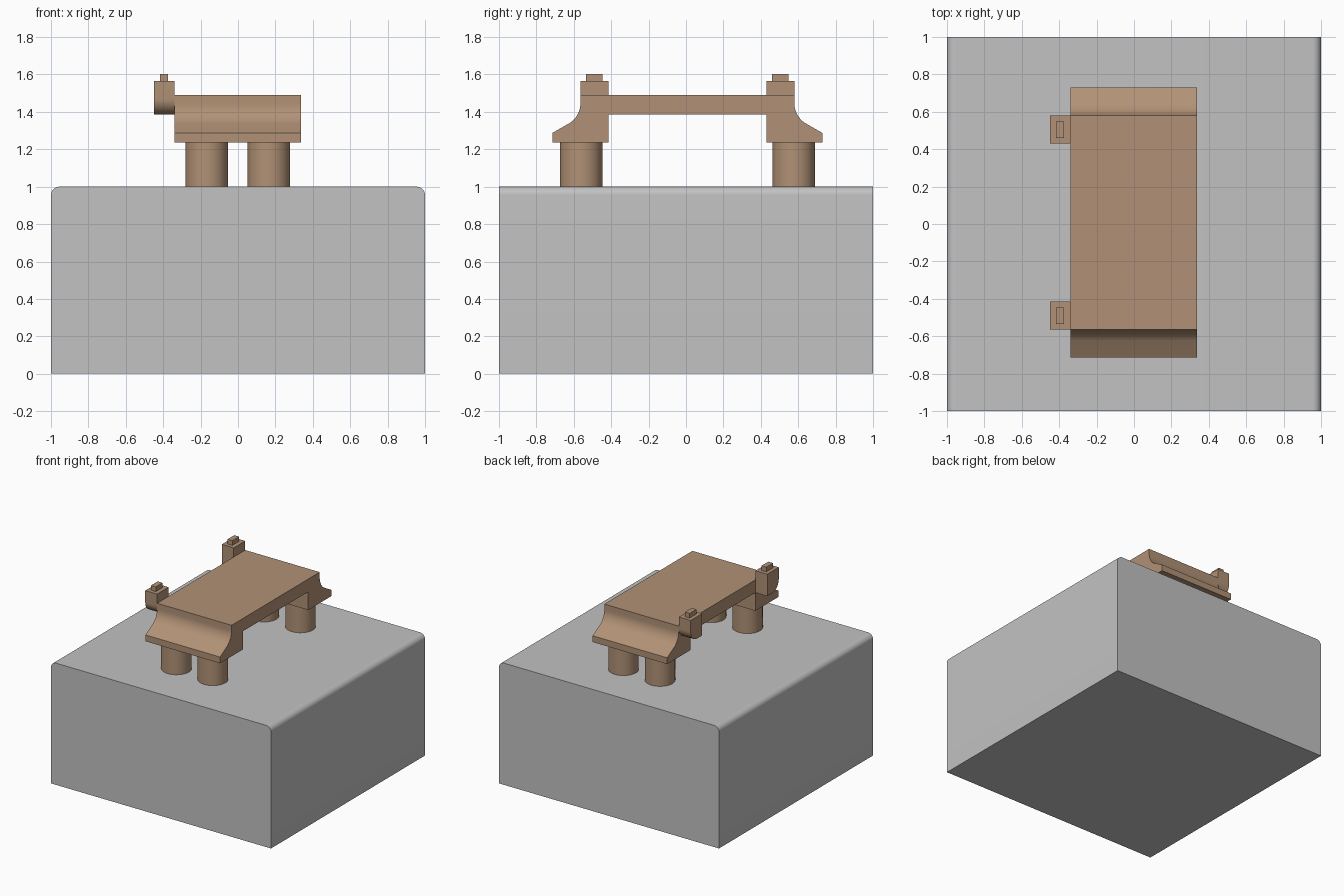
import bpy, bmesh, math

if "Cube" in bpy.data.objects:
    bpy.data.objects.remove(bpy.data.objects["Cube"])

def material(name, rgb):
    m = bpy.data.materials.new(name)
    m.diffuse_color = (*rgb, 1)
    m.use_nodes = True
    m.node_tree.nodes["Principled BSDF"].inputs["Base Color"].default_value = m.diffuse_color
    return m

GREY = material("light_grey", (0.54, 0.54, 0.54))
TAN = material("tan_brown", (0.44, 0.285, 0.18))
YC = 0.0075          # mirror plane of the raised part

def finish(name, bm, mat):
    bmesh.ops.recalc_face_normals(bm, faces=bm.faces)
    me = bpy.data.meshes.new(name)
    bm.to_mesh(me)
    bm.free()
    ob = bpy.data.objects.new(name, me)
    bpy.context.collection.objects.link(ob)
    me.materials.append(mat)
    bpy.ops.object.select_all(action='DESELECT')
    ob.select_set(True)
    bpy.context.view_layer.objects.active = ob
    bpy.ops.object.shade_smooth_by_angle(angle=math.radians(25))
    return ob

def extrude(name, pts, to3d, vec, mat):
    """Extrude a closed 2D profile along vec."""
    bm = bmesh.new()
    face = bm.faces.new([bm.verts.new(to3d(a, b)) for a, b in pts])
    ext = bmesh.ops.extrude_face_region(bm, geom=[face])
    bmesh.ops.translate(bm, vec=vec, verts=[v for v in ext["geom"] if isinstance(v, bmesh.types.BMVert)])
    return finish(name, bm, mat)

def arc(ca, cb, r, start, end, n=12):
    return [(ca + r * math.cos(math.radians(start + (end - start) * i / n)),
             cb + r * math.sin(math.radians(start + (end - start) * i / n))) for i in range(n + 1)]

# Base block, top side edges rounded
R = 0.045
base = [(-1, 0), (1, 0)] + arc(1 - R, 1 - R, R, 0, 90) + arc(R - 1, 1 - R, R, 90, 180)
extrude("base_block", base, lambda x, z: (x, -1, z), (0, 2, 0), GREY)

# Bridge deck with flared feet: half profile (distance outwards, z), mirrored
half = [(0.4225, 1.385), (0.4225, 1.235), (0.7225, 1.235), (0.7225, 1.287)]
half += arc(0.698, 1.446, 0.126, 238, 180) + [(0.572, 1.49)]
deck = [(YC + d, z) for d, z in half] + [(YC - d, z) for d, z in reversed(half)]
extrude("bridge_deck", deck, lambda y, z: (-0.34, y, z), (0.677, 0, 0), TAN)

for s, side in ((-1, "front"), (1, "back")):
    # Round legs
    for x, lr in ((-0.167, "left"), (0.165, "right")):
        ring = arc(x, YC + s * 0.568, 0.1135, 0, 352.5, 47)
        extrude(f"{side}_{lr}_leg", ring, lambda a, b: (a, b, 0.99), (0, 0, 0.245), TAN)
    # Side lug with rounded lower outer edge
    lug = [(0.4225, 1.565), (0.4225, 1.385)] + arc(0.487, 1.47, 0.085, 270, 360) + [(0.572, 1.565)]
    extrude(f"{side}_lug", lug, lambda d, z: (-0.448, YC + s * d, z), (0.108, 0, 0), TAN)
    # Small stud on top of the lug
    stud = [(-0.418, 0.453), (-0.374, 0.453), (-0.374, 0.541), (-0.418, 0.541)]
    extrude(f"{side}_stud", stud, lambda x, d: (x, YC + s * d, 1.565), (0, 0, 0.038), TAN)
